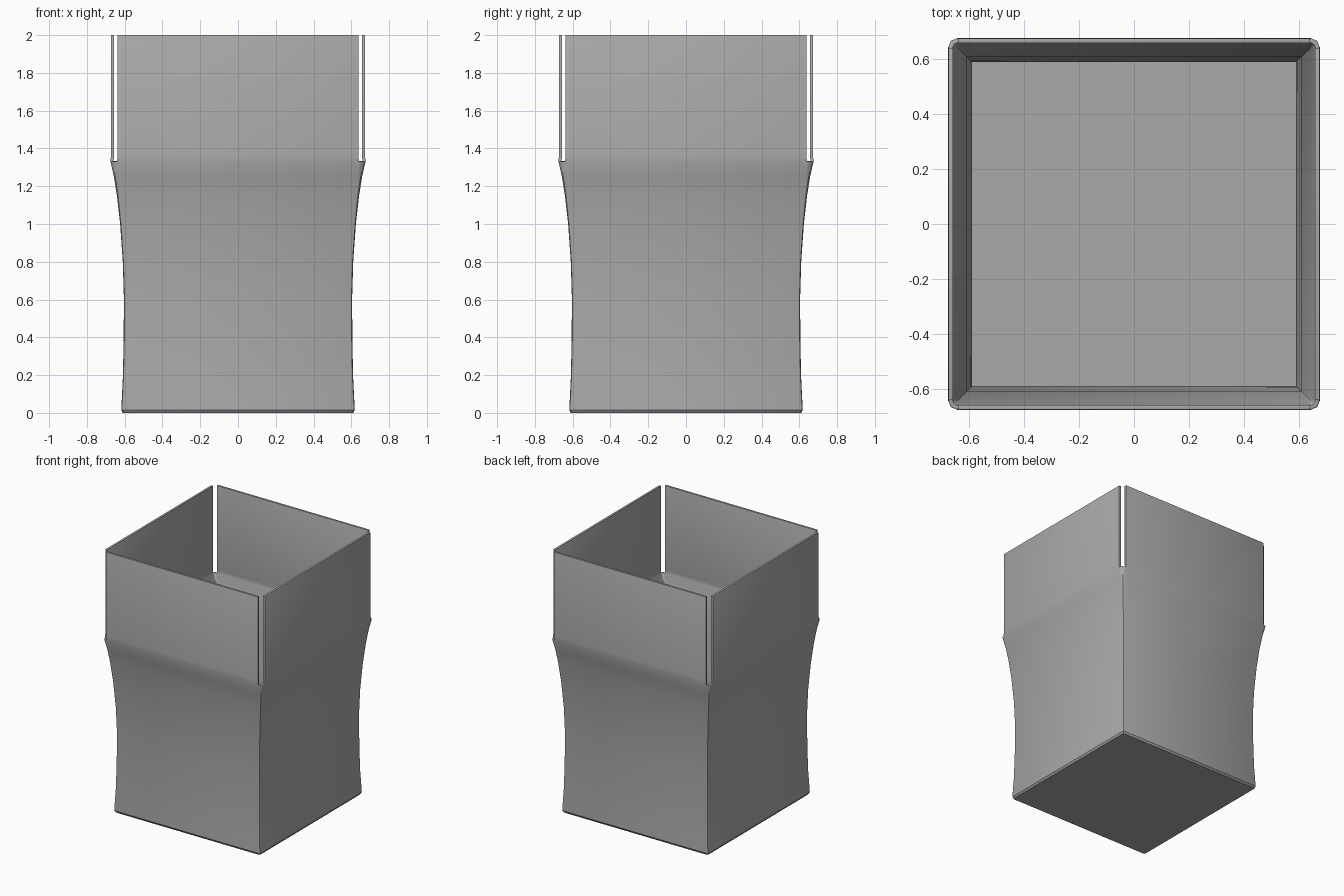
import bpy
import bmesh
import math

cube = bpy.data.objects.get("Cube")
if cube:
    bpy.data.objects.remove(cube, do_unlink=True)

# Plain grey card
card = bpy.data.materials.new("grey_card")
card.use_nodes = True
grey = (0.4, 0.4, 0.4, 1.0)
card.diffuse_color = grey
card.node_tree.nodes["Principled BSDF"].inputs["Base Color"].default_value = grey

# Wall profile: height, half width, corner size
PROFILE = [(0.0, 0.61, 0.012), (0.015, 0.618, 0.012), (0.18, 0.61, 0.012),
           (0.35, 0.606, 0.012), (0.6, 0.604, 0.012), (0.8, 0.61, 0.012),
           (1.0, 0.624, 0.014), (1.15, 0.641, 0.02), (1.25, 0.657, 0.027),
           (1.33, 0.675, 0.035)]
FLAP = [(1.36, 0.673), (2.0, 0.673)]
FLAP_HALF = 0.638


def turn(x, y, quarter):
    for _ in range(quarter):
        x, y = -y, x
    return x, y


def ring(bm, z, h, c):
    """Square section with rounded corners, three points to a corner."""
    inner = h - 0.3 * c
    corner = [(h, h - c), (inner, inner), (h - c, h)]
    return [bm.verts.new((*turn(x, y, q), z)) for q in range(4) for x, y in corner]


bm = bmesh.new()

# Curved walls and floor
rings = [ring(bm, *row) for row in PROFILE]
count = len(rings[0])
for low, high in zip(rings, rings[1:]):
    for i in range(count):
        j = (i + 1) % count
        bm.faces.new((low[i], low[j], high[j], high[i]))
bm.faces.new(list(reversed(rings[0])))

# Four upright flaps with open slits between them
for q in range(4):
    a, b = rings[-1][3 * q + 2], rings[-1][(3 * q + 3) % count]
    for z, h in FLAP:
        c = bm.verts.new((*turn(FLAP_HALF, h, q), z))
        d = bm.verts.new((*turn(-FLAP_HALF, h, q), z))
        bm.faces.new((a, b, d, c))
        a, b = c, d

mesh = bpy.data.meshes.new("open_box")
bm.to_mesh(mesh)
bm.free()
box = bpy.data.objects.new("open_box", mesh)
bpy.context.collection.objects.link(box)
mesh.materials.append(card)

# Card thickness and softened rims
solid = box.modifiers.new("thickness", "SOLIDIFY")
solid.thickness = 0.016
solid.offset = -1
solid.use_even_offset = True
bevel = box.modifiers.new("soft_rims", "BEVEL")
bevel.width = 0.003
bevel.segments = 2
bevel.limit_method = "ANGLE"
bevel.angle_limit = math.radians(60)

bpy.context.view_layer.objects.active = box
box.select_set(True)
bpy.ops.object.shade_smooth_by_angle(angle=math.radians(30))
